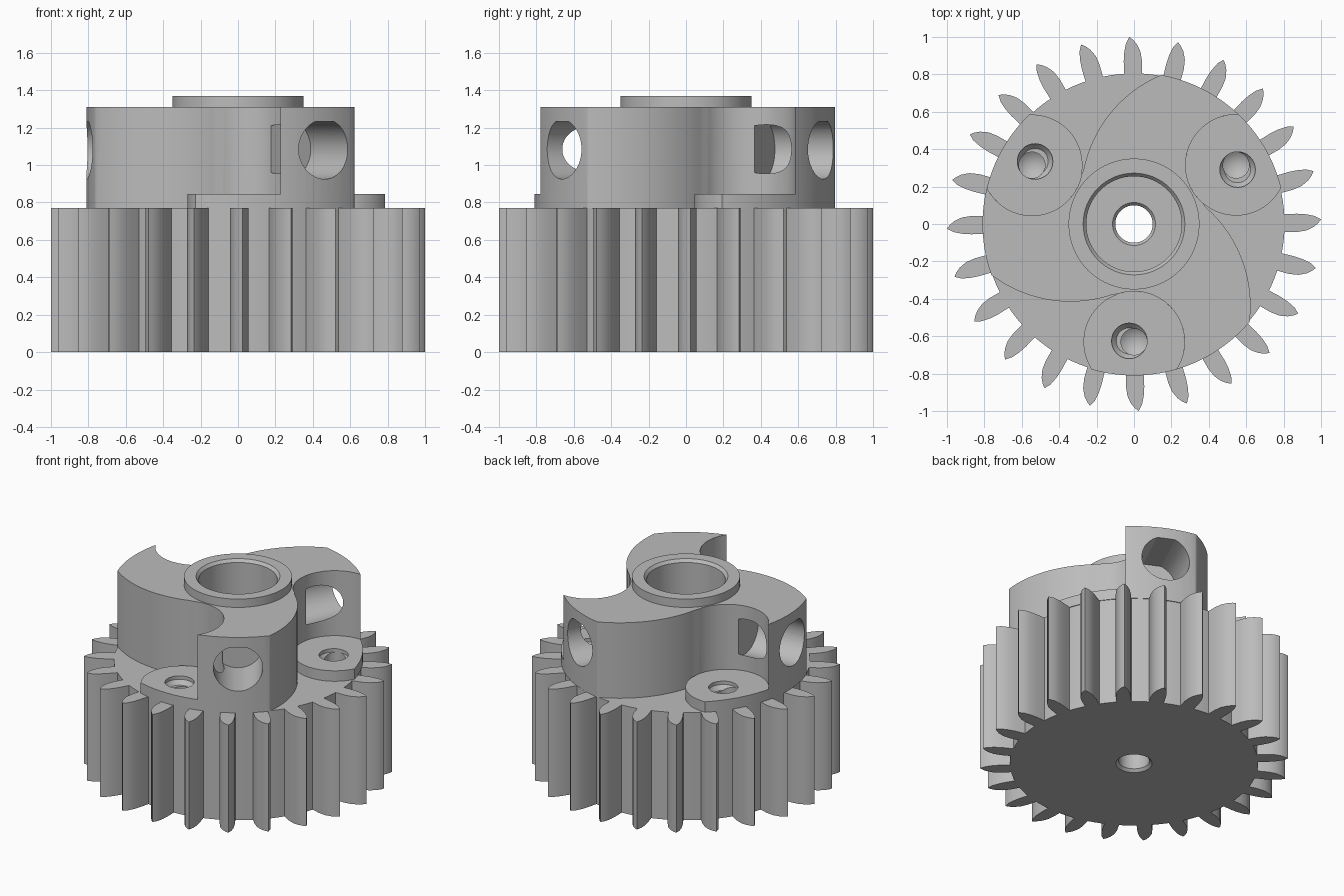
import bpy
import bmesh
from math import sin, cos, radians, pi
from mathutils import Vector, Matrix

if "Cube" in bpy.data.objects:
    bpy.data.objects.remove(bpy.data.objects["Cube"])

grey = bpy.data.materials.new("plain_grey")
grey.use_nodes = True
grey.diffuse_color = (0.5, 0.5, 0.5, 1)
grey.node_tree.nodes["Principled BSDF"].inputs["Base Color"].default_value = (0.5, 0.5, 0.5, 1)

GEAR_TOP, PAD_TOP, HUB_TOP, RING_TOP = 0.77, 0.845, 1.31, 1.37
HUB_R, ROOT_R, PAD_R, PAD_D = 0.81, 0.805, 0.27, 0.63


def arc(cx, cy, r, a0, a1, n):
    """Points on an arc, angles in degrees."""
    return [Vector((cx + r * cos(radians(a0 + (a1 - a0) * i / n)),
                    cy + r * sin(radians(a0 + (a1 - a0) * i / n)))) for i in range(n + 1)]


def spin(points, degrees):
    turn = Matrix.Rotation(radians(degrees), 2)
    return [turn @ p for p in points]


def finish(name, bm):
    bmesh.ops.recalc_face_normals(bm, faces=bm.faces)
    mesh = bpy.data.meshes.new(name)
    bm.to_mesh(mesh)
    bm.free()
    mesh.materials.append(grey)
    obj = bpy.data.objects.new(name, mesh)
    bpy.context.collection.objects.link(obj)
    return obj


def prism(name, points, z0, z1):
    """Extrude a closed outline from z0 to z1."""
    bm = bmesh.new()
    face = bm.faces.new([bm.verts.new((p.x, p.y, z0)) for p in points])
    top = bmesh.ops.extrude_face_region(bm, geom=[face])["geom"]
    bmesh.ops.translate(bm, vec=(0, 0, z1 - z0),
                        verts=[v for v in top if isinstance(v, bmesh.types.BMVert)])
    return finish(name, bm)


def lathe(name, profile, x=0, y=0, steps=64):
    """Turn a (radius, z) profile that starts and ends on the axis."""
    bm = bmesh.new()
    verts = [bm.verts.new((r, 0, z)) for r, z in profile]
    edges = [bm.edges.new(pair) for pair in zip(verts, verts[1:])]
    bmesh.ops.spin(bm, geom=verts + edges, cent=(0, 0, 0), axis=(0, 0, 1),
                   angle=2 * pi, steps=steps)
    bmesh.ops.remove_doubles(bm, verts=bm.verts, dist=0.0001)
    bmesh.ops.translate(bm, verts=bm.verts, vec=(x, y, 0))
    return finish(name, bm)


def combine(body, tool, operation):
    mod = body.modifiers.new("combine", "BOOLEAN")
    mod.operation, mod.object, mod.solver = operation, tool, "EXACT"
    bpy.context.view_layer.objects.active = body
    bpy.ops.object.modifier_apply(modifier=mod.name)
    bpy.data.objects.remove(tool)


# Gear wheel: leaning teeth joined by arcs of the root circle
tooth = [Vector(p) for p in ((0.804, -0.043), (0.87, -0.043), (0.92, -0.035), (0.96, -0.016),
                             (0.985, 0.005), (1.0, 0.025), (0.965, 0.043), (0.92, 0.052),
                             (0.87, 0.055), (0.803, 0.053))]
outline = []
for k in range(24):
    outline += spin(tooth + arc(0, 0, ROOT_R, 5.2, 10.5, 3), 15 * k)
body = prism("pinion_body", outline, 0, GEAR_TOP)

# Swirled hub: long curved flank, round pocket, outer rim, three times
sector = (arc(-0.34, 0.285, 0.70, 233.1, 289, 24)
          + arc(0, -PAD_D, PAD_R, 109, -33.2, 32)
          + arc(0, 0, HUB_R, 286.6, 319.5, 10))
outline = [p for k in range(3) for p in spin(sector, 120 * k)]
combine(body, prism("hub", outline, GEAR_TOP, HUB_TOP), "UNION")

# Screw pads: discs trimmed by the hub radius
pad = arc(0, -PAD_D, PAD_R, -33.2, 213.2, 48) + arc(0, 0, HUB_R, 254, 286, 10)
for k in range(3):
    combine(body, prism("screw_pad", spin(pad, 120 * k), GEAR_TOP, PAD_TOP), "UNION")

# Raised collar
combine(body, lathe("collar", [(0, 1.2), (0.35, 1.2), (0.35, RING_TOP), (0, RING_TOP)]), "UNION")

# Stepped centre bore with chamfered edges
FLOOR = 0.3
combine(body, lathe("bore", [(0, -0.1), (0.118, -0.1), (0.118, 0), (0.1, 0.018),
                             (0.1, FLOOR - 0.018), (0.115, FLOOR), (0.255, FLOOR),
                             (0.255, RING_TOP - 0.02), (0.272, RING_TOP),
                             (0.272, 1.5), (0, 1.5)]), "DIFFERENCE")

# Screw holes with a cone tip and a thread run-out beside them
for k in range(3):
    c, o = spin([Vector((0, -PAD_D)), Vector((-0.025, -PAD_D + 0.005))], 120 * k)
    combine(body, lathe("screw_hole", [(0, 0.4), (0.07, 0.45), (0.07, 0.9), (0, 0.9)],
                        c.x, c.y, 32), "DIFFERENCE")
    combine(body, lathe("thread_start", [(0, 0.79), (0.07, 0.79), (0.095, 0.82),
                                         (0.095, 0.9), (0, 0.9)], o.x, o.y, 32), "DIFFERENCE")

# Radial holes in the lobes, flattened at the top
for k in range(3):
    hole = prism("radial_hole", arc(0, 0, 0.16, 112, 428, 40), 0.45, 1.0)
    hole.data.transform(Matrix.Translation((0, 0, 1.085))
                        @ Matrix.Rotation(radians(305 + 120 * k), 4, "Z")
                        @ Matrix(((0, 0, 1, 0), (1, 0, 0, 0), (0, 1, 0, 0), (0, 0, 0, 1))))
    combine(body, hole, "DIFFERENCE")

# Smooth curved walls, crisp edges
bpy.ops.object.select_all(action="DESELECT")
body.select_set(True)
bpy.context.view_layer.objects.active = body
bpy.ops.object.shade_smooth_by_angle(angle=radians(25))
